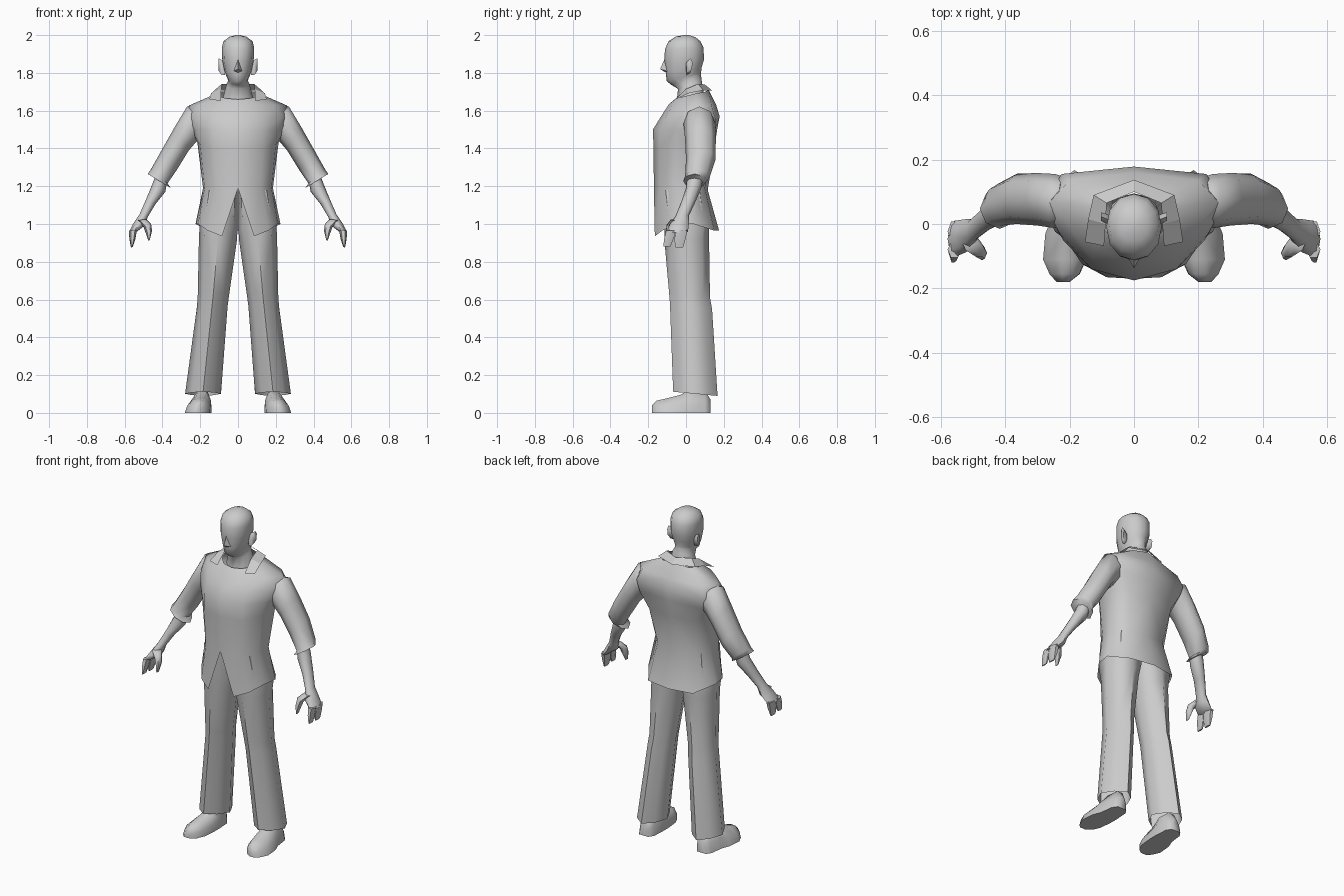
import bpy, bmesh, math
from mathutils import Matrix

grey = bpy.data.materials.new("plain_grey")
grey.diffuse_color = (0.6, 0.6, 0.6, 1)


def loft(bm, rings, closed=True, caps=True):
    """Skin a list of rings of 3D points."""
    vs = [[bm.verts.new(p) for p in r] for r in rings]
    n = len(vs[0])
    for a, b in zip(vs, vs[1:]):
        for i in range(n if closed else n - 1):
            j = (i + 1) % n
            bm.faces.new((a[i], a[j], b[j], b[i]))
    if caps:
        bm.faces.new(vs[0])
        bm.faces.new(vs[-1])


def finish(bm, name, mirror=True):
    if mirror:
        geom = bm.verts[:] + bm.edges[:] + bm.faces[:]
        bmesh.ops.mirror(bm, geom=geom, matrix=Matrix.Identity(4), merge_dist=0.001, axis='X')
    bmesh.ops.recalc_face_normals(bm, faces=bm.faces[:])
    me = bpy.data.meshes.new(name)
    bm.to_mesh(me)
    bm.free()
    me.materials.append(grey)
    ob = bpy.data.objects.new(name, me)
    bpy.context.collection.objects.link(ob)
    return ob


def power(v, e):
    return math.copysign(abs(v) ** e, v) if abs(v) > 1e-6 else 0.0


def oval(x0, x1, y0, y1, zf, zb, n=12, e=0.8):
    """Ring in a box; height runs from zf at the front to zb at the back."""
    pts = []
    for i in range(n):
        t = math.tau * i / n - math.pi / 2
        c, s = power(math.cos(t), e), power(math.sin(t), e)
        pts.append(((x0 + x1) / 2 + c * (x1 - x0) / 2,
                    (y0 + y1) / 2 + s * (y1 - y0) / 2,
                    (zf + zb) / 2 + s * (zb - zf) / 2))
    return pts


def limb(ox, oz, ix, iz, y0, y1, n=8):
    """Tilted ring between an outer and an inner point, spread over y0..y1."""
    pts = []
    for i in range(n):
        t = math.tau * i / n
        c, s = math.cos(t), math.sin(t)
        pts.append(((ox + ix) / 2 + c * (ox - ix) / 2,
                    (y0 + y1) / 2 + s * (y1 - y0) / 2,
                    (oz + iz) / 2 + c * (oz - iz) / 2))
    return pts


# Shirt body: half rings from front centre to back centre, split front hem
bm = bmesh.new()
loft(bm, [
    [(.085, -.165, .935), (.16, -.125, .965), (.212, -.05, 1.0), (.225, .04, 1.0), (.15, .15, .965), (0, .175, .965)],
    [(0, -.17, 1.19), (.12, -.14, 1.19), (.177, -.06, 1.19), (.185, .03, 1.19), (.12, .10, 1.19), (0, .115, 1.18)],
    [(0, -.172, 1.4), (.13, -.14, 1.4), (.2, -.06, 1.42), (.215, .05, 1.43), (.15, .14, 1.4), (0, .15, 1.4)],
    [(0, -.175, 1.5), (.13, -.14, 1.5), (.22, -.05, 1.5), (.25, .06, 1.5), (.205, .155, 1.5), (0, .165, 1.5)],
    [(0, -.135, 1.565), (.13, -.11, 1.565), (.23, -.03, 1.565), (.28, .06, 1.565), (.225, .155, 1.56), (0, .178, 1.57)],
    [(0, -.09, 1.635), (.12, -.07, 1.63), (.2, -.01, 1.63), (.26, .07, 1.627), (.2, .135, 1.628), (0, .16, 1.63)],
    [(0, -.06, 1.66), (.06, -.05, 1.665), (.1, -.01, 1.675), (.115, .05, 1.69), (.09, .1, 1.7), (0, .12, 1.71)],
], closed=False, caps=False)
finish(bm, "shirt_body")

# Sleeves ending in wide cuffs
bm = bmesh.new()
loft(bm, [limb(*r) for r in (
    (.235, 1.62, .195, 1.455, .0, .145),
    (.27, 1.622, .217, 1.44, -.013, .155),
    (.337, 1.51, .26, 1.39, -.005, .158),
    (.402, 1.395, .324, 1.286, 0, .156),
    (.462, 1.288, .373, 1.215, -.005, .127),
    (.478, 1.265, .355, 1.19, -.015, .11))])
finish(bm, "sleeves")

# Forearms running into palms
bm = bmesh.new()
loft(bm, [limb(*r) for r in (
    (.435, 1.26, .375, 1.225, .005, .09),
    (.452, 1.215, .385, 1.17, 0, .082),
    (.487, 1.13, .437, 1.105, -.025, .05),
    (.522, 1.05, .479, 1.035, -.055, .015),
    (.556, 1.0, .488, .995, -.088, .015),
    (.578, .955, .535, .96, -.103, .01))])
finish(bm, "forearms_and_palms")

# Fingers and thumbs as tapered prongs
bm = bmesh.new()
for rings in (
    ((.578, .965, .535, .97, -.058, .012), (.575, .92, .543, .92, -.066, .002), (.567, .876, .557, .878, -.06, -.012)),
    ((.578, .965, .535, .97, -.108, -.05), (.575, .925, .543, .925, -.119, -.06), (.567, .88, .557, .882, -.123, -.08)),
    ((.535, 1.02, .485, 1.025, -.085, -.02), (.5, .985, .46, 1.0, -.105, -.06), (.488, .95, .455, .965, -.11, -.07),
     (.475, .912, .467, .915, -.113, -.09))):
    loft(bm, [limb(*r, n=6) for r in rings])
finish(bm, "fingers")

# Trousers: flared legs, angular in section, meeting under the shirt
bm = bmesh.new()
loft(bm, [oval(*r) for r in (
    (.09, .28, -.068, .167, .112, .09, 8, 1.35),
    (.055, .217, -.085, .138, .58, .55, 8, 1.25),
    (.047, .213, -.09, .127, .64, .61, 8, 1.25),
    (.005, .207, -.115, .122, .92, .92, 8, 1.1),
    (.0015, .203, -.115, .12, 1.0, 1.0, 8, .75),
    (.0015, .165, -.125, .09, 1.18, 1.18, 8, .5))], caps=False)
finish(bm, "trouser_legs")

# Shoes: sections from heel to toe
bm = bmesh.new()
rings = []
for y, x0, x1, h in ((.13, .165, .225, .07), (.10, .145, .245, .12), (.02, .14, .255, .125),
                     (-.03, .14, .275, .095), (-.11, .148, .282, .075), (-.155, .168, .262, .065),
                     (-.18, .2, .24, .04)):
    w = x1 - x0
    rings.append([(x0, y, 0), (x0 + .02 * w, y, .5 * h), (x0 + .22 * w, y, h),
                  (x1 - .42 * w, y, h), (x1 - .1 * w, y, .5 * h), (x1, y, 0)])
loft(bm, rings)
finish(bm, "shoes")

# Head and neck
bm = bmesh.new()
loft(bm, [oval(-x, x, y0, y1, zf, zb, 12, e) for x, y0, y1, zf, zb, e in (
    (.08, -.05, .095, 1.645, 1.69, 1),
    (.062, -.042, .083, 1.715, 1.76, 1),
    (.052, -.078, .08, 1.737, 1.785, 1.15),
    (.06, -.103, .08, 1.757, 1.8, 1.1),
    (.072, -.106, .082, 1.797, 1.827, 1),
    (.083, -.114, .095, 1.86, 1.87, .95),
    (.086, -.112, .093, 1.925, 1.935, .95),
    (.077, -.092, .076, 1.968, 1.968, .95),
    (.045, -.055, .048, 1.992, 1.99, 1),
    (.012, -.012, .015, 2.0, 2.0, 1))])
finish(bm, "head", mirror=False)

# Nose wedge
bm = bmesh.new()
top, tip, left, right, low, back = [bm.verts.new(p) for p in (
    (0, -.113, 1.875), (0, -.137, 1.82), (-.022, -.1, 1.81), (.022, -.1, 1.81),
    (0, -.104, 1.8), (0, -.08, 1.82))]
for f in ((top, left, tip), (top, tip, right), (tip, left, low), (tip, low, right),
          (top, back, left), (top, right, back), (left, back, low), (right, low, back)):
    bm.faces.new(f)
finish(bm, "nose", mirror=False)

# Ears, narrow at the lobe
bm = bmesh.new()
loft(bm, [[(x, y0 + .002, z0), (x, y0 + .02, z0 + .01), (x, y1, z1 - .02), (x, (y0 + y1) / 2, z1), (x, y0, z1 - .015)]
          for x, y0, y1, z0, z1 in ((.07, 0, .025, 1.79, 1.86), (.088, .002, .032, 1.79, 1.87),
                                    (.102, .01, .036, 1.81, 1.877))])
finish(bm, "ears")

# Folded collar: inner upper edge to outer lower edge, square tips
bm = bmesh.new()
loft(bm, [
    [(0, .10, 1.738), (.085, .065, 1.742), (.088, 0, 1.715), (.093, -.068, 1.652)],
    [(0, .137, 1.708), (.125, .09, 1.708), (.142, .015, 1.692), (.152, -.056, 1.66)],
], closed=False, caps=False)
collar = finish(bm, "collar")

# Smooth shading with sharp creases kept; the collar stays flat
for ob in bpy.context.scene.objects:
    if ob != collar:
        ob.select_set(True)
        bpy.context.view_layer.objects.active = ob
bpy.ops.object.shade_smooth_by_angle(angle=math.radians(60))
